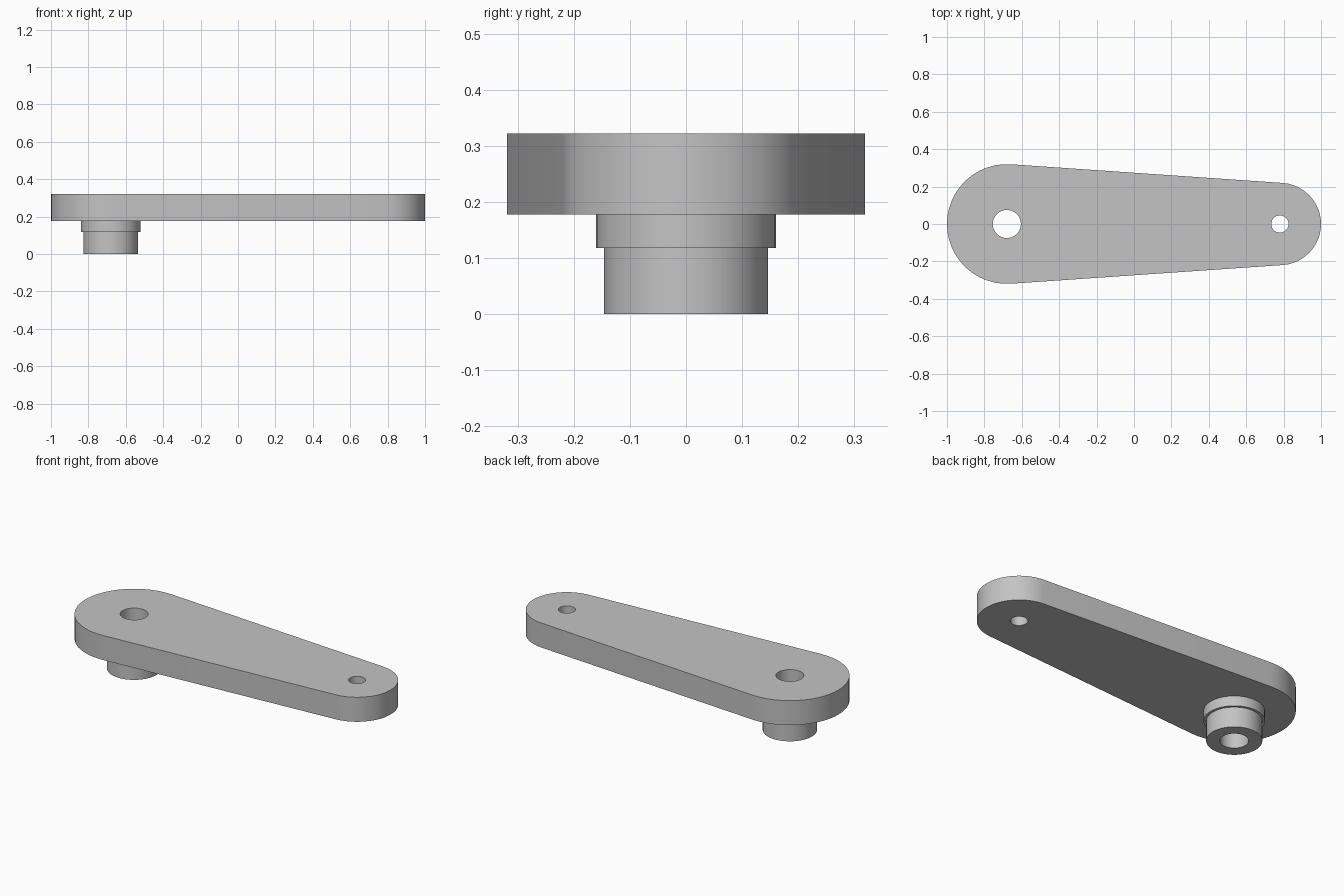
import bpy, bmesh, math
from mathutils import Vector

cube = bpy.data.objects.get("Cube")
if cube:
    bpy.data.objects.remove(cube, do_unlink=True)

# Main dimensions
BIG_X, BIG_R, BIG_HOLE = -0.68, 0.32, 0.075
SMALL_X, SMALL_R, SMALL_HOLE = 0.78, 0.22, 0.046
BOTTOM, TOP = 0.177, 0.322
COLLAR_Z, COLLAR_R, SPIGOT_R = 0.118, 0.16, 0.146
SEGMENTS = 48

metal = bpy.data.materials.new("light grey metal")
metal.use_nodes = True
grey = (0.55, 0.55, 0.55, 1)
metal.diffuse_color = grey
metal.node_tree.nodes["Principled BSDF"].inputs["Base Color"].default_value = grey


def arc(cx, radius, start, end, count):
    """Points along an arc in the plane of the arm's underside."""
    angles = [start + (end - start) * i / count for i in range(count + 1)]
    return [Vector((cx + radius * math.cos(a), radius * math.sin(a), BOTTOM)) for a in angles]


def finish(name, bm):
    bmesh.ops.recalc_face_normals(bm, faces=bm.faces)
    mesh = bpy.data.meshes.new(name)
    bm.to_mesh(mesh)
    bm.free()
    mesh.materials.append(metal)
    obj = bpy.data.objects.new(name, mesh)
    bpy.context.collection.objects.link(obj)
    bpy.ops.object.select_all(action="DESELECT")
    obj.select_set(True)
    bpy.context.view_layer.objects.active = obj
    bpy.ops.object.shade_smooth_by_angle(angle=math.radians(30))
    return obj


def add_loop(bm, points):
    verts = [bm.verts.new(p) for p in points]
    return [bm.edges.new((v, verts[i - 1])) for i, v in enumerate(verts)]


# Tapered arm: two arcs joined by their common tangents, with two through holes
tangent = math.acos((BIG_R - SMALL_R) / (SMALL_X - BIG_X))
outline = arc(SMALL_X, SMALL_R, -tangent, tangent, SEGMENTS // 2)
outline += arc(BIG_X, BIG_R, tangent, 2 * math.pi - tangent, SEGMENTS // 2)
bm = bmesh.new()
edges = add_loop(bm, outline)
for x, radius in ((BIG_X, BIG_HOLE), (SMALL_X, SMALL_HOLE)):
    edges += add_loop(bm, arc(x, radius, 0, 2 * math.pi, SEGMENTS)[:-1])
bmesh.ops.triangle_fill(bm, edges=edges, use_beauty=True, normal=(0, 0, 1))
result = bmesh.ops.extrude_face_region(bm, geom=bm.faces[:], use_keep_orig=True)
raised = [g for g in result["geom"] if isinstance(g, bmesh.types.BMVert)]
bmesh.ops.translate(bm, verts=raised, vec=(0, 0, TOP - BOTTOM))
finish("tapered_arm", bm)

# Hollow stepped boss under the wide end
profile = [(BIG_HOLE, BOTTOM), (BIG_HOLE, 0), (SPIGOT_R, 0), (SPIGOT_R, COLLAR_Z),
           (COLLAR_R, COLLAR_Z), (COLLAR_R, BOTTOM)]
bm = bmesh.new()
verts = [bm.verts.new((BIG_X + r, 0, z)) for r, z in profile]
edges = [bm.edges.new(pair) for pair in zip(verts, verts[1:])]
bmesh.ops.spin(bm, geom=verts + edges, cent=(BIG_X, 0, 0), axis=(0, 0, 1),
               angle=2 * math.pi, steps=SEGMENTS, use_duplicate=False)
bmesh.ops.remove_doubles(bm, verts=bm.verts, dist=0.0001)
finish("stepped_boss", bm)
